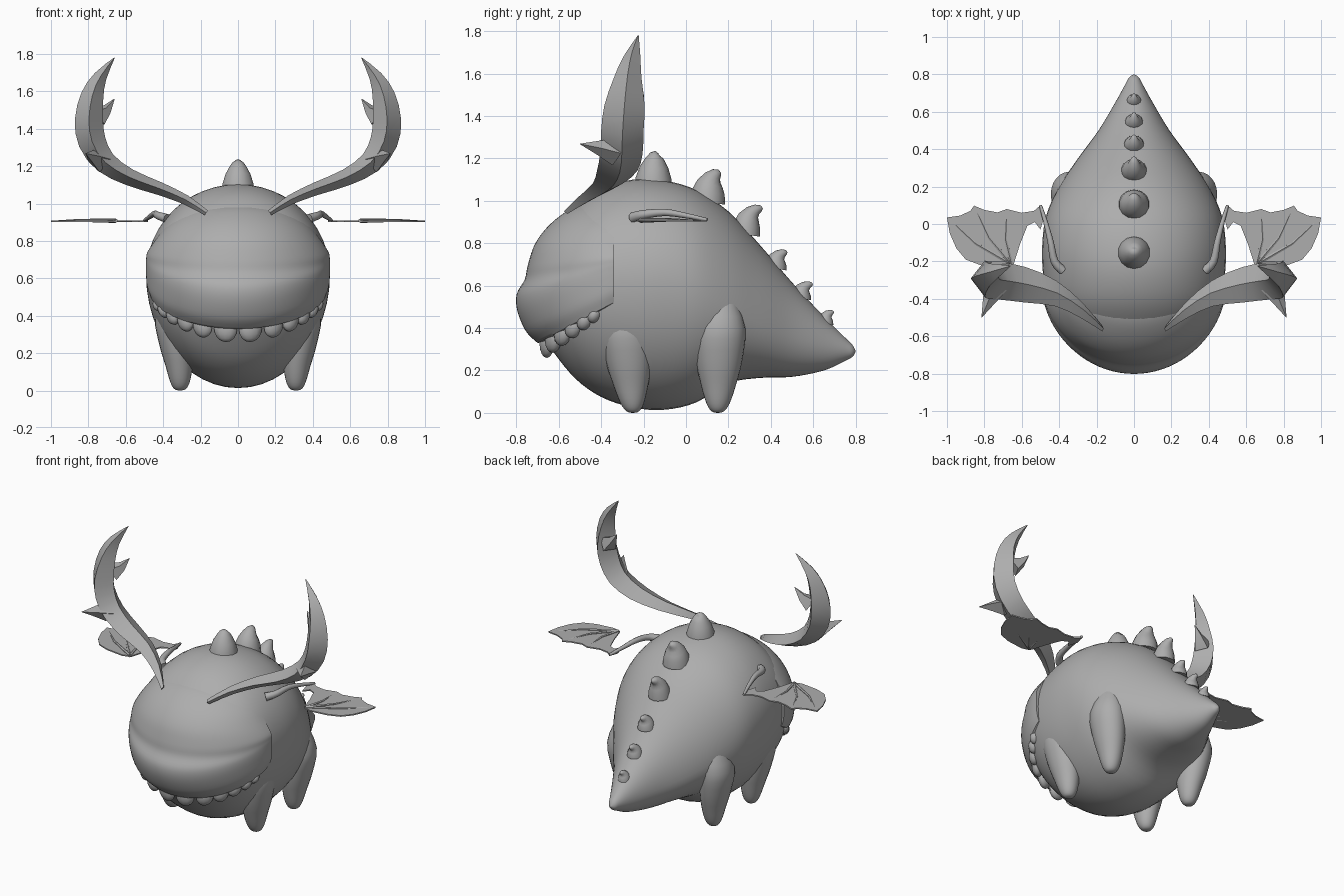
import bpy, bmesh, math
from mathutils import Vector

if "Cube" in bpy.data.objects:
    bpy.data.objects.remove(bpy.data.objects["Cube"])

skin = bpy.data.materials.new("grey_skin")
skin.diffuse_color = (0.42, 0.42, 0.42, 1)
skin.use_nodes = True
skin.node_tree.nodes["Principled BSDF"].inputs["Base Color"].default_value = skin.diffuse_color


def smooth_rows(rows, n):
    """Catmull-Rom interpolation through rows of numbers."""
    rows = [Vector(r) for r in rows]
    out = []
    for i in range(len(rows) - 1):
        a, b, c, d = rows[max(i - 1, 0)], rows[i], rows[i + 1], rows[min(i + 2, len(rows) - 1)]
        for k in range(n):
            t = k / n
            out.append(0.5 * (2 * b + (c - a) * t + (2 * a - 5 * b + 4 * c - d) * t * t
                              + (3 * b - a - 3 * c + d) * t ** 3))
    return out + [rows[-1]]


def finish(name, bm, angle=40, mirror=False):
    bmesh.ops.remove_doubles(bm, verts=bm.verts, dist=1e-4)
    bmesh.ops.recalc_face_normals(bm, faces=bm.faces)
    me = bpy.data.meshes.new(name)
    bm.to_mesh(me)
    bm.free()
    me.materials.append(skin)
    ob = bpy.data.objects.new(name, me)
    bpy.context.collection.objects.link(ob)
    bpy.ops.object.select_all(action='DESELECT')
    ob.select_set(True)
    bpy.context.view_layer.objects.active = ob
    bpy.ops.object.shade_smooth_by_angle(angle=math.radians(angle))
    if mirror:
        ob.modifiers.new("mirror", 'MIRROR').use_mirror_merge = False
    return ob


def loft(bm, rings):
    """Skin closed rings and cap both ends."""
    vs = [[bm.verts.new(p) for p in r] for r in rings]
    n = len(vs[0])
    for a, b in zip(vs, vs[1:]):
        for i in range(n):
            bm.faces.new((a[i], a[(i + 1) % n], b[(i + 1) % n], b[i]))
    bm.faces.new(vs[0])
    bm.faces.new(vs[-1])


def tube(bm, path, radii, sides=12):
    """Round section swept along a path."""
    path = [Vector(p) for p in path]
    rings = []
    for i, (p, r) in enumerate(zip(path, radii)):
        t = (path[min(i + 1, len(path) - 1)] - path[max(i - 1, 0)]).normalized()
        u = t.cross(Vector((1, 0, 0)))
        if u.length < 0.3:
            u = t.cross(Vector((0, 1, 0)))
        u.normalize()
        v = t.cross(u)
        rings.append([p + max(r, 1e-3) * (u * math.cos(a) + v * math.sin(a))
                      for a in (2 * math.pi * k / sides for k in range(sides))])
    loft(bm, rings)


# Body and tail: y, top, bottom, height of widest point, half width
stations = [(-.69, .56, .42, .5, .06), (-.67, .68, .36, .52, .2), (-.62, .86, .28, .57, .31),
            (-.52, .97, .16, .6, .41), (-.4, 1.055, .075, .62, .465), (-.25, 1.1, .025, .62, .488),
            (-.1, 1.095, .015, .62, .49), (.05, 1.05, .05, .58, .468), (.2, .95, .14, .5, .4),
            (.35, .79, .165, .42, .3), (.5, .615, .17, .36, .19), (.65, .455, .2, .32, .1),
            (.75, .355, .245, .3, .045), (.785, .32, .265, .292, .025), (.8, .292, .288, .29, .002)]
rings = []
for y, top, bot, mid, w in smooth_rows(stations, 4):
    ring = []
    for k in range(48):
        a = 2 * math.pi * k / 48
        s = math.sin(a)
        ring.append((w * math.cos(a), y, mid + s * (top - mid if s > 0 else mid - bot)))
    rings.append(ring)
bm = bmesh.new()
loft(bm, rings)
finish("body", bm)

# Head shell with overhanging upper lip: front y, front z, half width, backward slope
BACK = -.34


def head_point(row, a):
    yf, zf, w, slope = row
    y = BACK - (BACK - yf) * math.copysign(abs(math.cos(a)) ** 1.12, math.cos(a))
    return Vector((w * math.sin(a), y, zf + slope * (y - yf)))


lip = (-.70, .33, .472, .53)
levels = [lip, (-.755, .385, .488, .45), (-.795, .48, .492, .35), (-.798, .56, .492, .26),
          (-.76, .63, .491, .18), (-.745, .7, .484, .1), (-.71, .8, .445, 0),
          (-.64, .89, .372, 0), (-.54, .965, .26, 0), (-.45, 1.0, .12, 0)]
rows = [(-.6, .34, .4, .6)] + [r for r in smooth_rows(levels, 4)]
bm = bmesh.new()
loft(bm, [[head_point(r, math.pi * (k / 40 - .5)) for k in range(41)] for r in rows])
finish("head", bm, 50)

# Teeth hanging below the lip
bm = bmesh.new()
for x, r in [(.07, .062), (.2, .056), (.295, .05), (.365, .044), (.415, .038), (.445, .032)]:
    a = math.asin(x / lip[2])
    p = head_point(lip, a)
    ball = bmesh.ops.create_uvsphere(bm, u_segments=12, v_segments=8, radius=1)["verts"]
    ca, sa = math.cos(a), math.sin(a)
    for v in ball:
        lx, ly, lz = v.co.x * r, v.co.y * .035, v.co.z * r * 1.1
        v.co = (p.x * .95 + lx * ca - ly * sa, p.y + .04 * ca + lx * sa + ly * ca,
                p.z - .005 + lz + lx * sa * .3)
finish("teeth", bm, 40, True)

# Stubby legs: x, y, z, x radius, y radius
for name, y0 in (("front_legs", -.25), ("back_legs", .15)):
    prof = [(.31, 0, 0, .004, .004), (.31, 0, .008, .03, .03), (.31, 0, .045, .052, .055),
            (.315, 0, .13, .072, .082), (.33, 0, .25, .092, .11), (.345, 0, .4, .1, .12),
            (.33, 0, .55, .06, .07)]
    k = -1 if y0 < 0 else .3
    bm = bmesh.new()
    loft(bm, [[(x + rx * math.cos(a), y0 + .08 * k * z + ry * math.sin(a), z)
               for a in (2 * math.pi * i / 24 for i in range(24))]
              for x, y, z, rx, ry in smooth_rows(prof, 3)])
    finish(name, bm, 60, True)

# Hooked back spikes: base y, base z, tip y, tip z, radius
spikes = [(-.155, 1.04, -.13, 1.222, .092), (.1, .99, .165, 1.13, .085),
          (.28, .84, .362, .965, .07), (.42, .68, .478, .757, .055),
          (.54, .54, .598, .607, .05), (.655, .42, .698, .475, .04)]
for i, (by, bz, ty, tz, r) in enumerate(spikes):
    b, t = Vector((0, by, bz)), Vector((0, ty, tz))
    c = Vector((0, by + .1 * (ty - by), tz))
    path = [b * (1 - s) ** 2 + c * 2 * s * (1 - s) + t * s * s for s in (0, .2, .4, .6, .8, .95, 1)]
    bm = bmesh.new()
    tube(bm, path, [r * f for f in (1, .92, .74, .52, .35, .2, .02)], 14)
    finish("back_spike_%d" % (i + 1), bm, 60)

# Blade-like antlers with diamond section: x, y, z, in-plane half width, y half width
spine = [(.17, -.56, .95, .015, .015), (.28, -.46, 1.02, .026, .045), (.42, -.37, 1.08, .035, .07),
         (.58, -.325, 1.14, .045, .095), (.71, -.305, 1.22, .06, .1), (.78, -.3, 1.33, .074, .1),
         (.797, -.29, 1.45, .075, .095), (.778, -.275, 1.58, .06, .065),
         (.735, -.255, 1.68, .035, .04), (.66, -.225, 1.78, .002, .002)]
pts = smooth_rows(spine, 2)
rings = []
for i, (x, y, z, h, hy) in enumerate(pts):
    a, b = pts[max(i - 1, 0)], pts[min(i + 1, len(pts) - 1)]
    n = Vector((b[2] - a[2], 0, a[0] - b[0])).normalized()
    p = Vector((x, y, z))
    rings.append([p + n * h, p + Vector((0, hy, 0)), p - n * h, p - Vector((0, hy, 0))])
bm = bmesh.new()
loft(bm, rings)
# Antler spurs
tube(bm, [(.74, -.33, 1.23), (.775, -.41, 1.25), (.815, -.5, 1.268)], [.065, .035, 0], 4)
tube(bm, [(.755, -.25, 1.46), (.705, -.225, 1.5), (.66, -.21, 1.56)], [.06, .03, 0], 4)
finish("antlers", bm, 30, True)

# Wing membranes: thin plate with scalloped outline
outline = [(.5, .1), (.535, .07), (.6, .06), (.68, .08), (.73, .062), (.8, .075), (.855, .098),
           (.875, .07), (.93, .045), (1.0, .035), (.985, -.05), (.95, -.13), (.9, -.19),
           (.82, -.22), (.7, -.235), (.645, -.22), (.61, -.11), (.57, -.01), (.53, .01), (.5, -.03), (.48, .04)]
bm = bmesh.new()
face = bm.faces.new([bm.verts.new((x, y, .902)) for x, y in outline])
up = bmesh.ops.extrude_face_region(bm, geom=[face])["geom"]
bmesh.ops.translate(bm, verts=[v for v in up if isinstance(v, bmesh.types.BMVert)], vec=(0, 0, .008))
bmesh.ops.triangulate(bm, faces=[f for f in bm.faces if len(f.verts) > 4])
finish("wing_membranes", bm, 30, True)

# Wing arms and finger ribs
bm = bmesh.new()
arm = smooth_rows([(.38, -.25, .92), (.425, -.2, .935), (.445, -.1, .945), (.47, 0, .93), (.5, .1, .91)], 3)
tube(bm, arm, [.026 - .0015 * i for i in range(len(arm))], 8)
for tip in ((.998, .035), (.855, .096), (.68, .078)):
    root = Vector((.655, -.215, .908))
    end = Vector((tip[0], tip[1], .906))
    tube(bm, [root, (root + end) / 2 + Vector((.02, -.015, .003)), end], [.012, .008, .002], 6)
finish("wing_arms", bm, 50, True)
